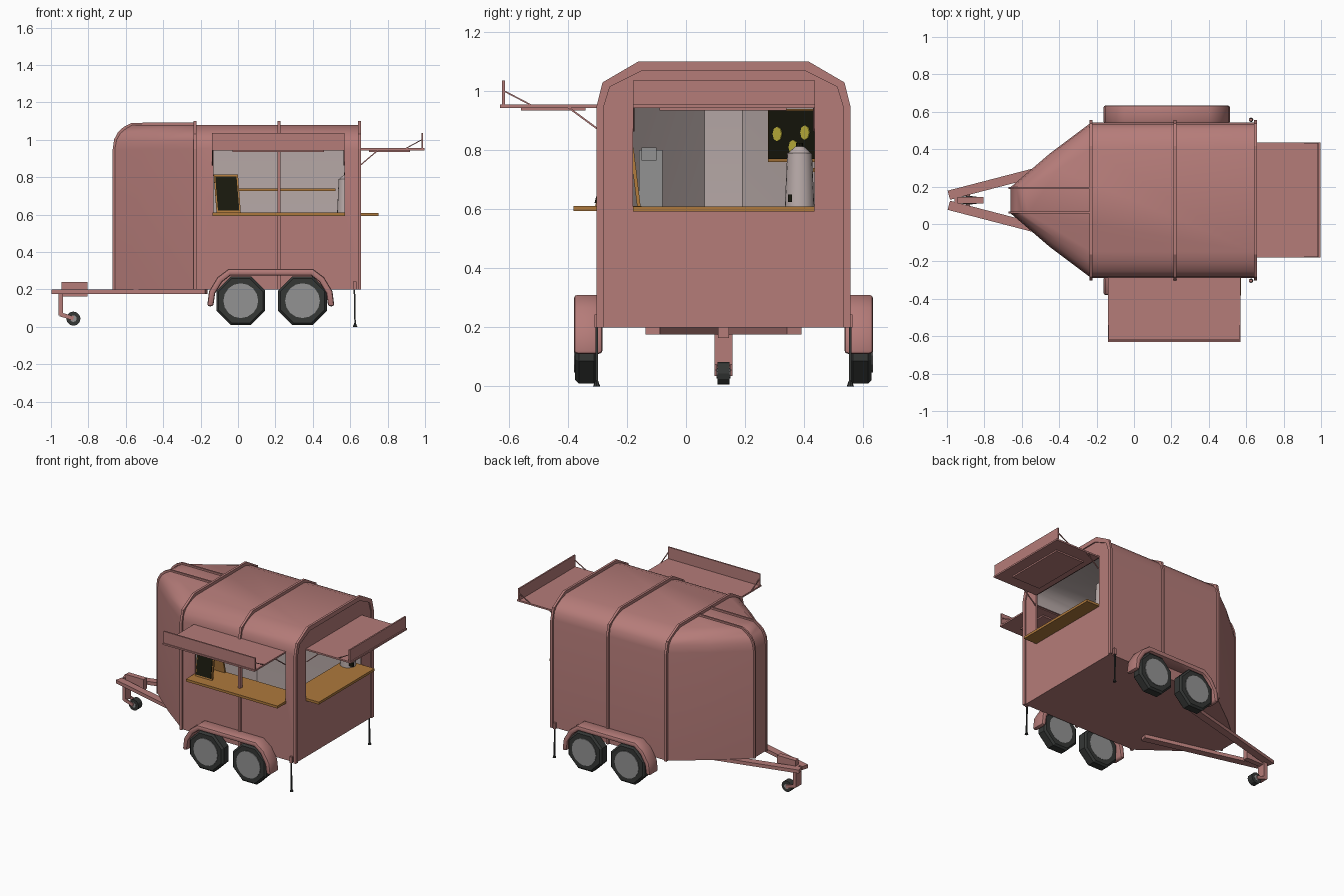
import bpy, bmesh, math
from mathutils import Vector, Matrix

if "Cube" in bpy.data.objects:
    bpy.data.objects.remove(bpy.data.objects["Cube"])

CY = 0.127          # centre line of the trailer across y


def material(name, r, g, b):
    m = bpy.data.materials.new(name)
    m.diffuse_color = (r, g, b, 1)
    m.use_nodes = True
    m.node_tree.nodes["Principled BSDF"].inputs["Base Color"].default_value = m.diffuse_color
    return m


PINK = material("dusty pink paint", 0.46, 0.20, 0.19)
LIGHT = material("pale interior", 0.50, 0.42, 0.41)
WOOD = material("wood", 0.42, 0.19, 0.045)
TYRE = material("tyre rubber", 0.035, 0.038, 0.036)
METAL = material("grey metal", 0.29, 0.29, 0.29)
BOARD = material("chalkboard black", 0.009, 0.009, 0.004)
YELLOW = material("yellow", 0.58, 0.50, 0.05)


def finish(name, bm, mat):
    bmesh.ops.recalc_face_normals(bm, faces=bm.faces)
    me = bpy.data.meshes.new(name)
    bm.to_mesh(me)
    bm.free()
    ob = bpy.data.objects.new(name, me)
    bpy.context.collection.objects.link(ob)
    if mat:
        me.materials.append(mat)
    return ob


def box(name, x, y, z, mat):
    bm = bmesh.new()
    bmesh.ops.create_cube(bm, size=1)
    for v in bm.verts:
        v.co = [a[0] + (c + 0.5) * (a[1] - a[0]) for a, c in zip((x, y, z), v.co)]
    return finish(name, bm, mat)


def bar(name, p, q, w, h, mat):
    """Box from point p to point q, w wide and h deep."""
    p, q = Vector(p), Vector(q)
    bm = bmesh.new()
    bmesh.ops.create_cube(bm, size=1)
    bmesh.ops.scale(bm, vec=((q - p).length, w, h), verts=bm.verts)
    rot = (q - p).to_track_quat('X', 'Z').to_matrix().to_4x4()
    bmesh.ops.transform(bm, matrix=Matrix.Translation((p + q) / 2) @ rot, verts=bm.verts)
    return finish(name, bm, mat)


def cylinder(name, centre, r1, r2, depth, n, mat, axis='Z', turn=0.0):
    bm = bmesh.new()
    bmesh.ops.create_cone(bm, cap_ends=True, segments=n, radius1=r1, radius2=r2, depth=depth)
    m = Matrix.Rotation(turn, 4, 'Z')
    if axis == 'Y':
        m = Matrix.Rotation(math.pi / 2, 4, 'X') @ m
    bmesh.ops.transform(bm, matrix=Matrix.Translation(centre) @ m, verts=bm.verts)
    return finish(name, bm, mat)


def band(name, outer, inner, a, b, place, mat):
    """Strip between two open profiles, extruded from a to b."""
    bm = bmesh.new()
    rings = [[bm.verts.new(place(u, v, t)) for u, v, t in
              ((*o, a), (*o, b), (*i, b), (*i, a))] for o, i in zip(outer, inner)]
    for r, s in zip(rings, rings[1:]):
        for k in range(4):
            bm.faces.new((r[k], r[(k + 1) % 4], s[(k + 1) % 4], s[k]))
    bm.faces.new(rings[0])
    bm.faces.new(rings[-1])
    return finish(name, bm, mat)


def modify(ob, kind, **settings):
    bpy.context.view_layer.objects.active = ob
    m = ob.modifiers.new(kind.lower(), kind)
    for k, v in settings.items():
        setattr(m, k, v)
    bpy.ops.object.modifier_apply(modifier=m.name)


def smooth(ob, deg):
    bpy.ops.object.select_all(action='DESELECT')
    ob.select_set(True)
    bpy.context.view_layer.objects.active = ob
    bpy.ops.object.shade_smooth_by_angle(angle=math.radians(deg))


# Hollow body with tapered nose and rounded roof edges, lofted upwards
levels = [(0.20, 0, 0), (0.95, 0, 0), (1.0, 0.008, 0.01), (1.035, 0.035, 0.03),
          (1.06, 0.08, 0.06), (1.08, 0.14, 0.095)]
bm = bmesh.new()
rings = []
for z, side, nose in levels:
    half = [(0.65, 0.415 - side), (-0.23, 0.415 - side),
            (-0.45 + nose * 0.5, 0.25 - side * 0.6), (-0.66 + nose, 0.07)]
    plan = half + [(x, -y) for x, y in reversed(half)]
    rings.append([bm.verts.new((x, CY + y, z)) for x, y in plan])
for r, s in zip(rings, rings[1:]):
    for k in range(8):
        bm.faces.new((r[k], r[(k + 1) % 8], s[(k + 1) % 8], s[k]))
bm.faces.new(rings[0])
bm.faces.new(rings[-1])
body = finish("body_shell", bm, PINK)
body.data.materials.append(LIGHT)
modify(body, 'SOLIDIFY', thickness=0.015, offset=-1, material_offset=1)
# Serving openings in the front side and the rear
for x, y in (((-0.13, 0.57), (-0.4, -0.2)), ((0.60, 0.70), (-0.18, 0.435))):
    cutter = box("opening_cutter", x, y, (0.6, 0.95), None)
    modify(body, 'BOOLEAN', operation='DIFFERENCE', object=cutter, solver='EXACT')
    bpy.data.objects.remove(cutter)
smooth(body, 31)

# Ribs around the body
arch = [(-0.43, 0.2), (-0.43, 0.95), (-0.41, 1.03), (-0.29, 1.10)]
arch += [(-y, z) for y, z in reversed(arch)]
inside = [(-0.405, 0.2), (-0.405, 0.95), (-0.385, 1.015), (-0.275, 1.07)]
inside += [(-y, z) for y, z in reversed(inside)]
for i, x in enumerate((-0.23, 0.22, 0.65)):
    band(f"body_rib_{i}", arch, inside, x - 0.008, x + 0.008,
         lambda u, v, t: (t, CY + u, v), PINK)

# Two strips over the nose and down its front
path = [(-0.23, 1.08), (-0.565, 1.08), (-0.60, 1.06), (-0.63, 1.035),
        (-0.65, 1.0), (-0.66, 0.95), (-0.66, 0.2)]
over = [(-0.23, 1.093), (-0.568, 1.091), (-0.61, 1.07), (-0.641, 1.042),
        (-0.662, 1.003), (-0.670, 0.95), (-0.670, 0.2)]
under = [(x + 0.006, z - 0.006 if z > 0.96 else z) for x, z in path]
for i, s in enumerate((-1, 1)):
    band(f"nose_strip_{i}", over, under, CY + s * 0.065 - 0.006, CY + s * 0.065 + 0.006,
         lambda u, v, t: (u, t, v), PINK)

# Front awning: flap, upturned lip, panel, struts
box("front_awning", (-0.14, 0.57), (-0.63, -0.287), (0.944, 0.955), PINK)
box("front_awning_lip", (-0.14, 0.57), (-0.624, -0.614), (0.95, 1.036), PINK)
box("front_awning_panel", (-0.03, 0.46), (-0.56, -0.34), (0.934, 0.945), PINK)
for x in (-0.136, 0.566):
    bar("front_awning_strut", (x, -0.40, 0.946), (x, -0.29, 0.865), 0.006, 0.006, PINK)
    bar("front_lip_brace", (x, -0.615, 1.0), (x, -0.525, 0.953), 0.005, 0.005, PINK)
# Rear awning
box("rear_awning", (0.65, 0.998), (-0.18, 0.437), (0.944, 0.955), PINK)
box("rear_awning_lip", (0.98, 0.99), (-0.18, 0.437), (0.95, 1.036), PINK)
box("rear_awning_panel", (0.70, 0.92), (-0.09, 0.34), (0.934, 0.945), PINK)
for y in (-0.177, 0.433):
    bar("rear_awning_strut", (0.75, y, 0.946), (0.655, y, 0.865), 0.006, 0.006, PINK)
    bar("rear_lip_brace", (0.982, y, 1.0), (0.895, y, 0.953), 0.005, 0.005, PINK)

# Counters and back shelf
box("front_counter", (-0.135, 0.572), (-0.382, -0.15), (0.594, 0.611), WOOD)
box("rear_counter", (0.52, 0.75), (-0.18, 0.435), (0.592, 0.609), WOOD)
box("back_shelf", (0.0, 0.52), (0.43, 0.527), (0.727, 0.74), WOOD)

# Folding chalkboard on the front counter
bar("sign_frame", (-0.05, -0.305, 0.611), (-0.065, -0.24, 0.815), 0.012, 0.13, WOOD)
sign = bpy.context.collection.objects["sign_frame"]
bpy.data.objects.remove(sign)


def leaning(name, y0, y1, z0, z1, margin, thick, mat):
    """Board spanning x, leaning from y0 at the bottom to y1 at the top."""
    bm = bmesh.new()
    vs = []
    for dy in (0, thick):
        for x, y, z in ((-0.115 + margin, y0, z0), (0.015 - margin, y0, z0),
                        (0.0 - margin, y1, z1), (-0.13 + margin, y1, z1)):
            vs.append(bm.verts.new((x, y + dy, z)))
    for f in ((0, 1, 2, 3), (4, 5, 6, 7), (0, 1, 5, 4), (1, 2, 6, 5), (2, 3, 7, 6), (3, 0, 4, 7)):
        bm.faces.new([vs[k] for k in f])
    return finish(name, bm, mat)


leaning("sign_front_frame", -0.308, -0.255, 0.611, 0.815, 0, 0.012, WOOD)
leaning("sign_front_panel", -0.310, -0.262, 0.622, 0.805, 0.008, 0.008, BOARD)
leaning("sign_back_frame", -0.166, -0.19, 0.611, 0.81, 0, 0.012, WOOD)

# Menu board on the slanted nose wall, with yellow spots
a, b = Vector((-0.50, CY + 0.165, 0)), Vector((-0.27, CY + 0.345, 0))
out = Vector((0.62, -0.78, 0))
up = Vector((0, 0, 1))
bar("menu_frame", a + up * 0.85 + out * 0.012, b + up * 0.85 + out * 0.012, 0.012, 0.18, WOOD)
bar("menu_panel", a.lerp(b, 0.03) + up * 0.852 + out * 0.016,
    a.lerp(b, 0.97) + up * 0.852 + out * 0.016, 0.012, 0.165, BOARD)
for t, z in ((0.2, 0.855), (0.72, 0.86), (0.5, 0.81)):
    c = a.lerp(b, t) + up * z + out * 0.023
    spot = cylinder("menu_spot", (0, 0, 0), 0.025, 0.025, 0.004, 8, YELLOW, 'Y')
    spot.matrix_world = Matrix.Translation(c) @ Matrix.Rotation(math.atan2(0.18, 0.23), 4, 'Z')

# Grey machine in the nose and drinks urn at the rear
box("coffee_machine", (-0.36, -0.2), (-0.16, -0.08), (0.45, 0.80), METAL)
box("coffee_machine_head", (-0.2, -0.185), (-0.15, -0.10), (0.765, 0.81), METAL)
smooth(cylinder("urn", (0.58, 0.385, 0.70), 0.05, 0.042, 0.18, 20, LIGHT), 40)
smooth(cylinder("urn_lid", (0.58, 0.385, 0.80), 0.042, 0.015, 0.025, 20, LIGHT), 40)
cylinder("urn_knob", (0.58, 0.385, 0.818), 0.012, 0.012, 0.014, 8, BOARD)
box("urn_tap", (0.615, 0.645), (0.345, 0.36), (0.625, 0.65), BOARD)

# Wheels and fenders on both sides
f_out = [(-0.165, 0.11), (-0.155, 0.19), (-0.11, 0.265), (-0.05, 0.31)]
f_out += [(0.35 - x, z) for x, z in reversed(f_out)]
f_in = [(-0.132, 0.11), (-0.122, 0.18), (-0.085, 0.24), (-0.04, 0.275)]
f_in += [(0.35 - x, z) for x, z in reversed(f_in)]
for s in (-1, 1):
    side = "front" if s < 0 else "back"
    fender = band(f"{side}_fender", f_out, f_in, CY + s * 0.41, CY + s * 0.507,
                  lambda u, v, t: (u, t, v), PINK)
    modify(fender, 'BEVEL', width=0.012, segments=2, limit_method='ANGLE',
           angle_limit=math.radians(60))
    smooth(fender, 40)
    for x in (0.015, 0.345):
        tyre = cylinder(f"{side}_tyre", (x, CY + s * 0.465, 0.14), 0.141, 0.141, 0.075, 8,
                        TYRE, 'Y', math.pi / 8)
        modify(tyre, 'BEVEL', width=0.012, segments=1, limit_method='ANGLE',
               angle_limit=math.radians(60))
        cylinder(f"{side}_hub", (x, CY + s * 0.467, 0.14), 0.093, 0.093, 0.08, 16, METAL, 'Y')
    # Prop stand at the rear corner
    y = CY + s * 0.43
    box(f"{side}_stand_bracket", (0.615, 0.633), (y - 0.007, y + 0.007), (0.2, 0.243), PINK)
    bar(f"{side}_stand_leg", (0.622, y, 0.22), (0.626, y, 0.015), 0.008, 0.008, TYRE)
    cylinder(f"{side}_stand_foot", (0.626, y, 0.011), 0.012, 0.004, 0.022, 8, TYRE)
    # Drawbar
    bar(f"{side}_drawbar", (-0.99, CY + s * 0.027, 0.188), (-0.17, CY + s * 0.24, 0.188),
        0.05, 0.024, PINK)

# Hitch box and jockey wheel
box("hitch_box", (-0.945, -0.805), (CY - 0.018, CY + 0.018), (0.163, 0.24), PINK)
box("jockey_post", (-0.96, -0.935), (CY - 0.03, CY + 0.03), (0.06, 0.2), PINK)
for s in (-1, 1):
    bar("jockey_fork", (-0.95, CY + s * 0.026, 0.067), (-0.88, CY + s * 0.026, 0.045),
        0.008, 0.022, PINK)
cylinder("jockey_wheel", (-0.88, CY, 0.044), 0.038, 0.038, 0.042, 12, TYRE, 'Y')
cylinder("jockey_hub", (-0.88, CY, 0.044), 0.018, 0.018, 0.046, 10, METAL, 'Y')
